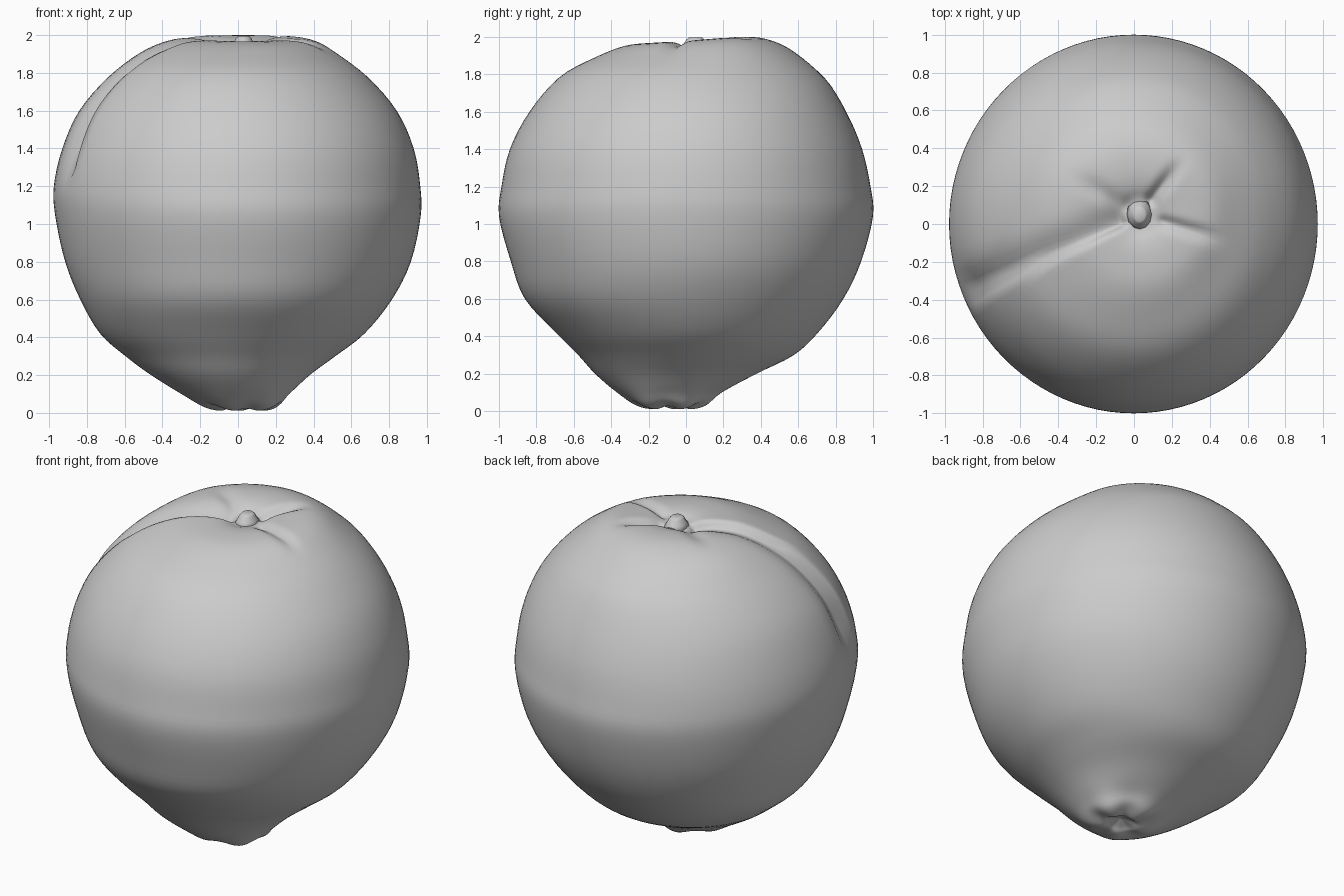
import bpy, bmesh, math
from mathutils import Vector

if "Cube" in bpy.data.objects:
    bpy.data.objects.remove(bpy.data.objects["Cube"])

SEG, SUB = 96, 4
# body cross-sections: z, centre x, centre y, radius x, radius y
RINGS = [
    (.06, .03, -.08, .0, .0), (.035, .03, -.08, .07, .055), (.012, .03, -.08, .12, .1),
    (.03, .02, -.085, .2, .19), (.10, -.01, -.09, .29, .28), (.2, -.04, -.055, .42, .43),
    (.3, -.04, 0, .555, .575), (.42, -.03, .005, .70, .70), (.6, -.01, -.01, .825, .85),
    (.8, 0, 0, .915, .935), (1.04, 0, 0, .967, .998), (1.2, -.005, 0, .97, .985),
    (1.4, 0, 0, .93, .94), (1.6, 0, .01, .84, .845), (1.78, 0, .03, .685, .71),
    (1.9, 0, .05, .52, .53), (1.962, .02, .05, .38, .38), (1.975, .03, .05, .25, .25),
    (1.965, .03, .05, .15, .15), (1.94, .03, .05, .08, .08), (1.93, .03, .05, .0, .0)]


def spline(i, t):
    p = [RINGS[max(0, min(len(RINGS) - 1, i + k))] for k in (-1, 0, 1, 2)]
    return [.5 * (2*b + (c - a)*t + (2*a - 5*b + 4*c - d)*t*t + (3*b - a - 3*c + d)*t**3)
            for a, b, c, d in zip(*p)]


def smooth(a, b, x):
    x = max(0, min(1, (x - a) / (b - a)))
    return x * x * (3 - 2 * x)


def furrow(co, angle, start, end, front, back, depth):
    """Groove running outward from the stem, steep on one side."""
    dx, dy = co.x - .03, co.y - .05
    along = dx * math.cos(angle) + dy * math.sin(angle)
    side = -dx * math.sin(angle) + dy * math.cos(angle)
    w = back if side < 0 else front
    fade = smooth(start, start + .06, along) * (1 - smooth(end - .2, end, along))
    return depth * fade * math.exp(-(side / w) ** 2)


def shape(co):
    out = (co - Vector((0, 0, 1))).normalized()
    if co.z > 1.15:
        # long seam, fading out at the equator, and short dimple creases
        d = furrow(co, math.radians(204.5), .06, 1.2, .025, .10, .05) * smooth(1.15, 1.45, co.z)
        d += furrow(co, math.radians(52), .05, .4, .035, .035, .04)
        d += furrow(co, math.radians(-16), .08, .5, .03, .04, .03)
        d += furrow(co, math.radians(150), .03, .45, .05, .05, .02)
        co = co - out * d
        # back shoulder slightly higher than the front
        co.z += .025 * smooth(1.8, 1.96, co.z) * smooth(-.1, .35, co.y)
        co.z -= .012 * smooth(1.8, 1.96, co.z) * smooth(.0, .3, -co.y)
    elif co.z < .2:
        # puckered lip around the blossom end
        dx, dy = co.x - .03, co.y + .08
        r, a = math.hypot(dx, dy), math.atan2(dy, dx)
        co = co.copy()
        co.z += .022 * math.exp(-((r - .17) / .09) ** 2) * (.5 + .5 * math.cos(5 * a + .8))
    return co


def build(name, rings, lo, hi):
    bm = bmesh.new()
    loops = [[bm.verts.new(c) for c in ring] for ring in rings]
    a, b = bm.verts.new(lo), bm.verts.new(hi)
    n = len(loops[0])
    for j in range(n):
        k = (j + 1) % n
        bm.faces.new((a, loops[0][k], loops[0][j]))
        bm.faces.new((b, loops[-1][j], loops[-1][k]))
        for p, q in zip(loops, loops[1:]):
            bm.faces.new((p[j], p[k], q[k], q[j]))
    bmesh.ops.recalc_face_normals(bm, faces=bm.faces)
    me = bpy.data.meshes.new(name)
    bm.to_mesh(me)
    bm.free()
    me.shade_smooth()
    ob = bpy.data.objects.new(name, me)
    bpy.context.collection.objects.link(ob)
    return ob


# fruit body
rings = []
for s in range(1, (len(RINGS) - 1) * SUB):
    z, cx, cy, rx, ry = spline(s // SUB, s % SUB / SUB)
    rings.append([shape(Vector((cx + rx * math.cos(2 * math.pi * j / SEG),
                                cy + ry * math.sin(2 * math.pi * j / SEG), z)))
                  for j in range(SEG)])
build("fruit_body", rings, RINGS[0][1:3] + (RINGS[0][0],), RINGS[-1][1:3] + (RINGS[-1][0],))

# stem nub in the top dimple
nub = [(.075, 1.925), (.055, 1.955), (.04, 1.985), (.03, 1.995)]
build("stem_nub", [[(.03 + r * math.cos(math.pi * j / 6), .05 + r * 1.2 * math.sin(math.pi * j / 6), z)
                    for j in range(12)] for r, z in nub], (.03, .05, 1.91), (.03, .05, 1.992))
